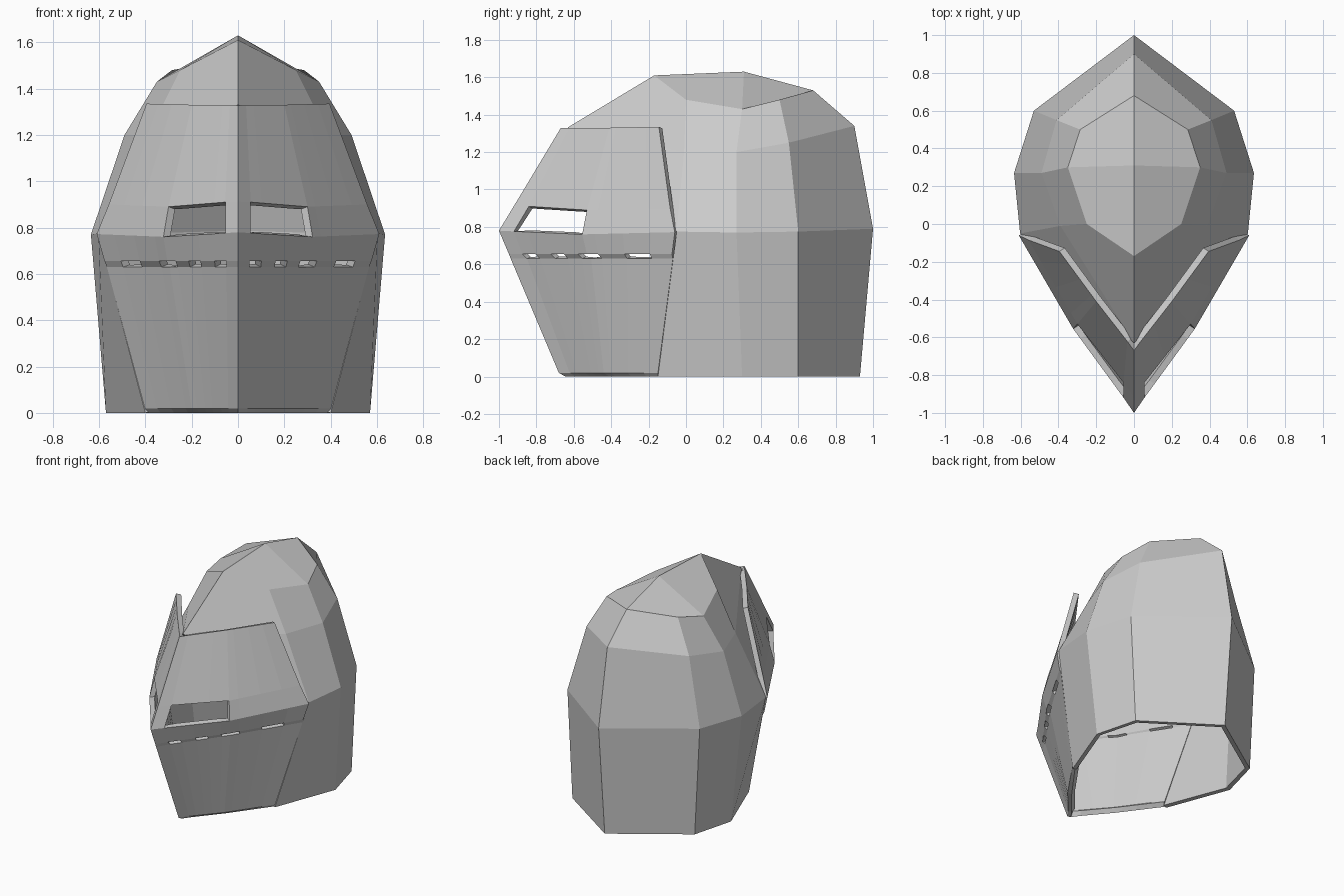
import bpy, bmesh
from mathutils import Vector

old = bpy.data.objects.get("Cube")
if old:
    bpy.data.objects.remove(old, do_unlink=True)

GREY = (0.6, 0.6, 0.6, 1)
steel = bpy.data.materials.new("grey_steel")
steel.use_nodes = True
steel.diffuse_color = GREY
steel.node_tree.nodes["Principled BSDF"].inputs["Base Color"].default_value = GREY


def plate(name, points, faces, thickness):
    """Half plate from points, mirrored across x and thickened inwards."""
    bm = bmesh.new()
    verts = [bm.verts.new(p) for p in points]
    for f in faces:
        bm.faces.new([verts[i] for i in f])
    bmesh.ops.delete(bm, geom=[v for v in bm.verts if not v.link_faces], context="VERTS")
    bmesh.ops.recalc_face_normals(bm, faces=bm.faces)
    core = Vector((0, 0, 0.7))
    if sum(f.normal.dot(f.calc_center_median() - core) * f.calc_area() for f in bm.faces) < 0:
        bmesh.ops.reverse_faces(bm, faces=bm.faces)
    mesh = bpy.data.meshes.new(name)
    bm.to_mesh(mesh)
    bm.free()
    mesh.materials.append(steel)
    obj = bpy.data.objects.new(name, mesh)
    bpy.context.collection.objects.link(obj)
    mirror = obj.modifiers.new("mirror", "MIRROR")
    mirror.use_clip = True
    solid = obj.modifiers.new("thickness", "SOLIDIFY")
    solid.thickness = thickness
    solid.offset = -1
    solid.use_even_offset = True
    return obj


def grid_faces(rows, cols, holes=()):
    return [(r * cols + c, r * cols + c + 1, (r + 1) * cols + c + 1, (r + 1) * cols + c)
            for r in range(rows - 1) for c in range(cols - 1) if (r, c) not in holes]


# Helmet shell: rings from the bottom up, each from back to front edge
shell = [
    (0, .93, 0), (.49, .6, 0), (.57, .3, 0), (.4, -.15, 0),
    (0, 1, .79), (.53, .6, .775), (.635, .27, .77), (.603, -.05, .775),
    (0, .9, 1.34), (.41, .55, 1.25), (.49, .27, 1.2), (.39, -.01, 1.2),
    (0, .68, 1.53), (.285, .5, 1.48), (.35, .3, 1.43), (.25, 0, 1.48),
]
# Crown ridge: peak, brow, nose end
shell += [(0, .31, 1.63), (0, -.17, 1.61), (0, -.63, 1.333)]
crown = [(12, 13, 14, 16), (16, 14, 15, 17), (17, 15, 11, 18), (18, 11, 7)]
plate("helmet_shell", shell, grid_faces(4, 4) + crown, .03)

# Visor: each row holds nose ridge, ridge side, cheek and side edge
visor_rows = [
    [(0, -.67, 1.328), (.035, -.622, 1.328), (.2, -.41, 1.33), (.395, -.145, 1.335)],
    [(0, -.92, .912), (.055, -.84, .91), (.3, -.53, .89), (.558, -.085, .9)],
    [(0, -1, .78), (.055, -.92, .776), (.322, -.555, .76), (.61, -.06, .772)],
    [(0, -.947, .655), (.05, -.875, .655), (.305, -.53, .655), (.576, -.075, .655)],
    [(0, -.937, .63), (.05, -.85, .63), (.295, -.507, .63), (.566, -.07, .63)],
    [(0, -.68, .02), (.042, -.622, .02), (.2, -.44, .02), (.402, -.15, .02)],
    [(0, -.645, 0), (.04, -.59, 0), (.19, -.41, 0), (.385, -.145, 0)],
]
front_steps = (0, .2, .44, .64, .86)
side_steps = (0, .13, .44, .74, 1)
points = []
for row in visor_rows:
    nose, ridge, cheek, edge = map(Vector, row)
    points.append(nose)
    points += [ridge.lerp(cheek, t) for t in front_steps]
    points += [cheek.lerp(edge, t) for t in side_steps]
cols = 1 + len(front_steps) + len(side_steps)
# Eye slot and the row of breathing holes are left open
eye_slot = {(1, c) for c in range(1, 6)}
breath_holes = {(3, c) for c in (1, 3, 5, 6, 8)}
plate("visor", points, grid_faces(len(visor_rows), cols, eye_slot | breath_holes), .035)
